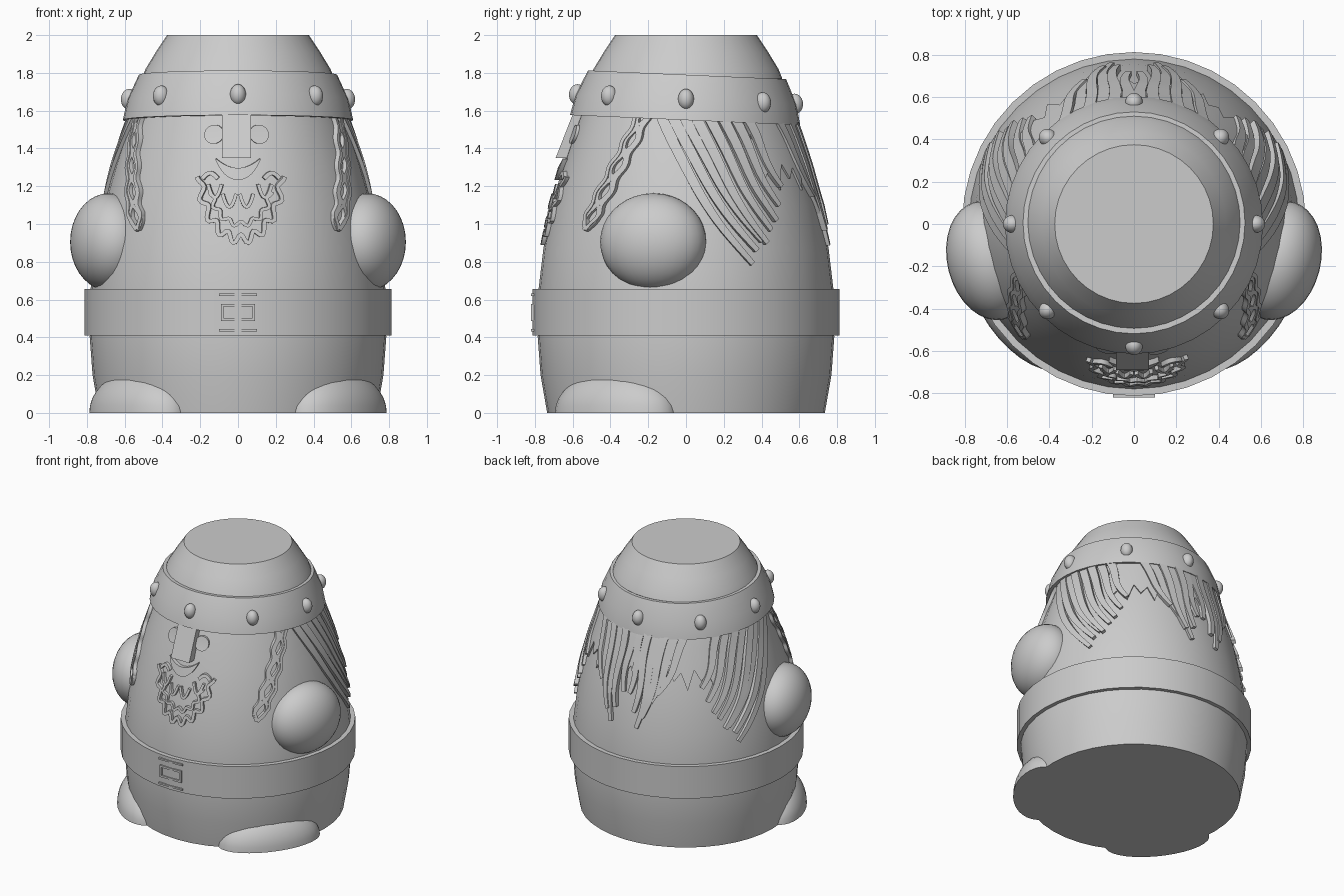
import bpy
import bmesh
from math import sin, cos, pi, radians, degrees, asin, sqrt
from mathutils import Vector, Matrix

cube = bpy.data.objects.get("Cube")
if cube:
    bpy.data.objects.remove(cube, do_unlink=True)

GREY = (0.6, 0.6, 0.6, 1)
stone = bpy.data.materials.new("plain_grey")
stone.use_nodes = True
stone.diffuse_color = GREY
stone.node_tree.nodes["Principled BSDF"].inputs["Base Color"].default_value = GREY

BODY = [(0.735, 0), (0.77, 0.2), (0.785, 0.4), (0.78, 0.66), (0.755, 0.87),
        (0.71, 1.1), (0.65, 1.31), (0.58, 1.52), (0.48, 1.78)]


def radius(z):
    for (r0, z0), (r1, z1) in zip(BODY, BODY[1:]):
        if z <= z1:
            return r0 + (r1 - r0) * (z - z0) / (z1 - z0)
    return BODY[-1][0]


def finish(name, bm, angle=35):
    bmesh.ops.recalc_face_normals(bm, faces=bm.faces)
    mesh = bpy.data.meshes.new(name)
    bm.to_mesh(mesh)
    bm.free()
    obj = bpy.data.objects.new(name, mesh)
    bpy.context.collection.objects.link(obj)
    mesh.materials.append(stone)
    bpy.ops.object.select_all(action='DESELECT')
    obj.select_set(True)
    bpy.context.view_layer.objects.active = obj
    bpy.ops.object.shade_smooth_by_angle(angle=radians(angle))
    return obj


def lathe(name, profile, closed=False, sides=40):
    """Revolve (radius, height) points; open profiles get flat caps."""
    bm = bmesh.new()
    rings = [[bm.verts.new((r * cos(2 * pi * i / sides), r * sin(2 * pi * i / sides), z))
              for i in range(sides)] for r, z in profile]
    pairs = list(zip(rings, rings[1:] + rings[:1]))
    for a, b in pairs if closed else pairs[:-1]:
        for i in range(sides):
            j = (i + 1) % sides
            bm.faces.new((a[i], a[j], b[j], b[i]))
    if not closed:
        bm.faces.new(rings[0])
        bm.faces.new(rings[-1])
    return finish(name, bm)


def ellipsoid(name, centre, size, turn, floor=False):
    bm = bmesh.new()
    matrix = (Matrix.Translation(centre) @ Matrix.Rotation(radians(turn), 4, 'Z')
              @ Matrix.Diagonal((*size, 1)))
    bmesh.ops.create_uvsphere(bm, u_segments=32, v_segments=18, radius=1, matrix=matrix)
    if floor:
        cut = bmesh.ops.bisect_plane(bm, geom=bm.verts[:] + bm.edges[:] + bm.faces[:],
                                     plane_co=(0, 0, 0), plane_no=(0, 0, -1), clear_outer=True)
        edges = [e for e in cut["geom_cut"] if isinstance(e, bmesh.types.BMEdge)]
        bmesh.ops.contextual_create(bm, geom=edges)
    return finish(name, bm)


def wrap(a, z, lift, side=1):
    """Point on the body at angle a (degrees) and height z."""
    r = radius(z) + lift
    return Vector((side * r * cos(radians(a)), r * sin(radians(a)), z))


def ribbon(bm, path, width, lift=0.025, side=1, closed=False):
    """Raised strip along (angle, height) points; width is a function of 0..1."""
    n, rows = len(path), []
    for i, (a, z) in enumerate(path):
        p, q = path[i - 1 if closed else max(i - 1, 0)], path[(i + 1) % n if closed else min(i + 1, n - 1)]
        r = radius(z)
        d = Vector((radians(q[0] - p[0]) * r, q[1] - p[1])).normalized()
        w = width(i / (n - 1)) / 2
        edge = [(a + degrees(-d.y * w * k / r), z + d.x * w * k) for k in (-1, 1)]
        rows.append([bm.verts.new(wrap(*e, h, side)) for e, h in
                     ((edge[0], -0.03), (edge[0], lift), (edge[1], lift), (edge[1], -0.03))])
    for i in range(n if closed else n - 1):
        for k in range(4):
            m = (k + 1) % 4
            bm.faces.new((rows[i][k], rows[i][m], rows[(i + 1) % n][m], rows[(i + 1) % n][k]))
    if not closed:
        bm.faces.new(rows[0])
        bm.faces.new(rows[-1])


def face_point(x, z):
    return degrees(asin(x / radius(z))) - 90, z


def steps(n):
    return [i / n for i in range(n + 1)]


# Body, belt and helmet
lathe("body", BODY)
lathe("belt", [(0.77, 0.41), (0.813, 0.41), (0.813, 0.655), (0.77, 0.655)], closed=True)
lathe("helmet_crown", [(0.47, 1.72), (0.51, 1.77), (0.49, 1.82), (0.435, 1.91), (0.375, 2.0)])
band = lathe("helmet_band", [(0.54, 1.55), (0.61, 1.55), (0.585, 1.66), (0.525, 1.79),
                             (0.46, 1.79)], closed=True)
tilt = Matrix.Translation((0, 0, 1.66)) @ Matrix.Rotation(radians(-2.5), 4, 'X') @ Matrix.Translation((0, 0, -1.66))
band.data.transform(tilt)
for i in range(8):
    a = radians(45 * i)
    ellipsoid("helmet_rivet", tilt @ Vector((0.575 * cos(a), 0.575 * sin(a), 1.66)),
              (0.045, 0.042, 0.055), 45 * i)

# Arms and feet
for name, s in (("left", 1), ("right", -1)):
    ellipsoid(name + "_arm", (0.683 * s, -0.173, 0.905), (0.2, 0.286, 0.258), -14 * s)
    ellipsoid(name + "_foot", (0.52 * s, -0.37, 0), (0.2, 0.37, 0.225), -35 * s, floor=True)

# Nose: wedge growing outward toward the tip
bm = bmesh.new()
corners = [bm.verts.new((x, y, z)) for x in (-0.085, 0.07)
           for y, z in ((-0.5, 1.35), (-0.69, 1.35), (-0.6, 1.58), (-0.5, 1.58))]
bm.faces.new(corners[:4])
bm.faces.new(corners[4:])
for k in range(4):
    m = (k + 1) % 4
    bm.faces.new((corners[k], corners[m], corners[m + 4], corners[k + 4]))
finish("nose", bm)

# Eyes and mouth
for name, x in (("left_eye", 0.11), ("right_eye", -0.125)):
    bm = bmesh.new()
    ribbon(bm, [face_point(x, 1.475 - 0.05 * cos(pi * t)) for t in steps(12)],
           lambda t: 0.1 * sin(pi * t) + 0.002, 0.015)
    finish(name, bm)
bm = bmesh.new()
ribbon(bm, [face_point(0.115 * u, 1.265 + 0.08 * u * u) for u in [2 * t - 1 for t in steps(16)]],
       lambda t: 0.06 * sin(pi * t) + 0.004)
finish("mouth", bm)

# Beard: wavy rim, a wavy inner edge and small curl marks
bm = bmesh.new()
for half, top, drop, waves, wide in ((0.21, 1.25, 0.33, 9, 0.022), (0.15, 1.17, 0.17, 7, 0.018)):
    path = []
    for t in steps(72):
        k = 1 + 0.08 * cos(2 * pi * waves * t)
        path.append(face_point(0.015 - half * k * cos(pi * t), top - drop * k * sin(pi * t)))
    ribbon(bm, path, lambda t: wide, 0.02)
for x, z in ((-0.12, 1.2), (-0.045, 1.15), (0.045, 1.15), (0.14, 1.2)):
    ribbon(bm, [face_point(x + 0.035 * u, z - 0.06 + 0.07 * u * u)
                for u in [2 * t - 1 for t in steps(8)]], lambda t: 0.018, 0.02)
for s in (-1, 1):
    ribbon(bm, [face_point(0.015 + s * (0.2 - 0.08 * t), 1.24 + 0.03 * sin(pi * t))
                for t in steps(8)], lambda t: 0.022, 0.02)
finish("beard", bm)

# Braids: two crossing strands inside a scalloped rim
for name, s in (("left_braid", 1), ("right_braid", -1)):
    bm = bmesh.new()
    for k in (-1, 1):
        weave, rim = [], []
        for t in steps(48):
            a, z = -23 - 22 * t, 1.58 - 0.61 * t
            weave.append((a + k * 3.2 * cos(4.5 * pi * t), z))
            rim.append((a + k * (3.6 + 0.8 * cos(9 * pi * t)) * min(1, 6 * (1.02 - t)), z))
        ribbon(bm, weave, lambda t: 0.026, 0.02, s)
        ribbon(bm, rim, lambda t: 0.02, 0.025, s)
    finish(name, bm)

# Hair: (top angle, tip angle, tip height) for the side and back locks
SIDE_LOCKS = [(-14, 27, 0.79), (-8, 29, 0.86), (-2, 32, 0.91), (4, 34, 0.9), (11, 37, 0.97),
              (18, 40, 1.02), (25, 43, 1.1), (32, 46, 1.2)]
BACK_LOCKS = [(86, 88, 1.12), (80, 84, 1.0), (74, 82, 0.89), (68, 79, 0.97),
              (61, 76, 1.06), (54, 71, 1.15)]
for name, s in (("left", 1), ("right", -1)):
    for part, locks in (("side", SIDE_LOCKS), ("back", BACK_LOCKS)):
        bm = bmesh.new()
        for n, (a0, a1, z1) in enumerate(locks):
            path = [(a0 + (a1 - a0) * t ** 1.15 + 1.2 * sin(2 * pi * t), 1.6 + (z1 - 1.6) * t)
                    for t in steps(18)]
            ribbon(bm, path, lambda t: 0.056 - 0.028 * t * t, 0.028 if n % 2 else 0.02, s)
        finish(name + "_" + part + "_hair", bm)

# Jagged fringe under the back rim, between the locks
bm = bmesh.new()
rows = []
for i, n in enumerate(range(34, 147, 4)):
    low = (1.32, 1.24, 1.3, 1.18)[i % 4]
    rows.append([[bm.verts.new(wrap(n, 1.6 + (low - 1.6) * t, lift)) for t in steps(5)]
                 for lift in (0.012, -0.02)])
for (a, a_in), (b, b_in) in zip(rows, rows[1:]):
    for k in range(5):
        bm.faces.new((a[k], a[k + 1], b[k + 1], b[k]))
    bm.faces.new((a[5], a_in[5], b_in[5], b[5]))
finish("back_fringe", bm)

# Plain buckle: two bars and a rectangular frame
bm = bmesh.new()
for x, z, w, h in ((0, 0.625, 0.2, 0.012), (0, 0.437, 0.2, 0.012), (0, 0.57, 0.18, 0.015),
                   (0, 0.495, 0.18, 0.015), (-0.083, 0.532, 0.015, 0.08), (0.083, 0.532, 0.015, 0.08)):
    bmesh.ops.create_cube(bm, size=1, matrix=Matrix.Translation((x, -0.807, z))
                          @ Matrix.Diagonal((w, 0.025, h, 1)))
finish("belt_buckle", bm)
